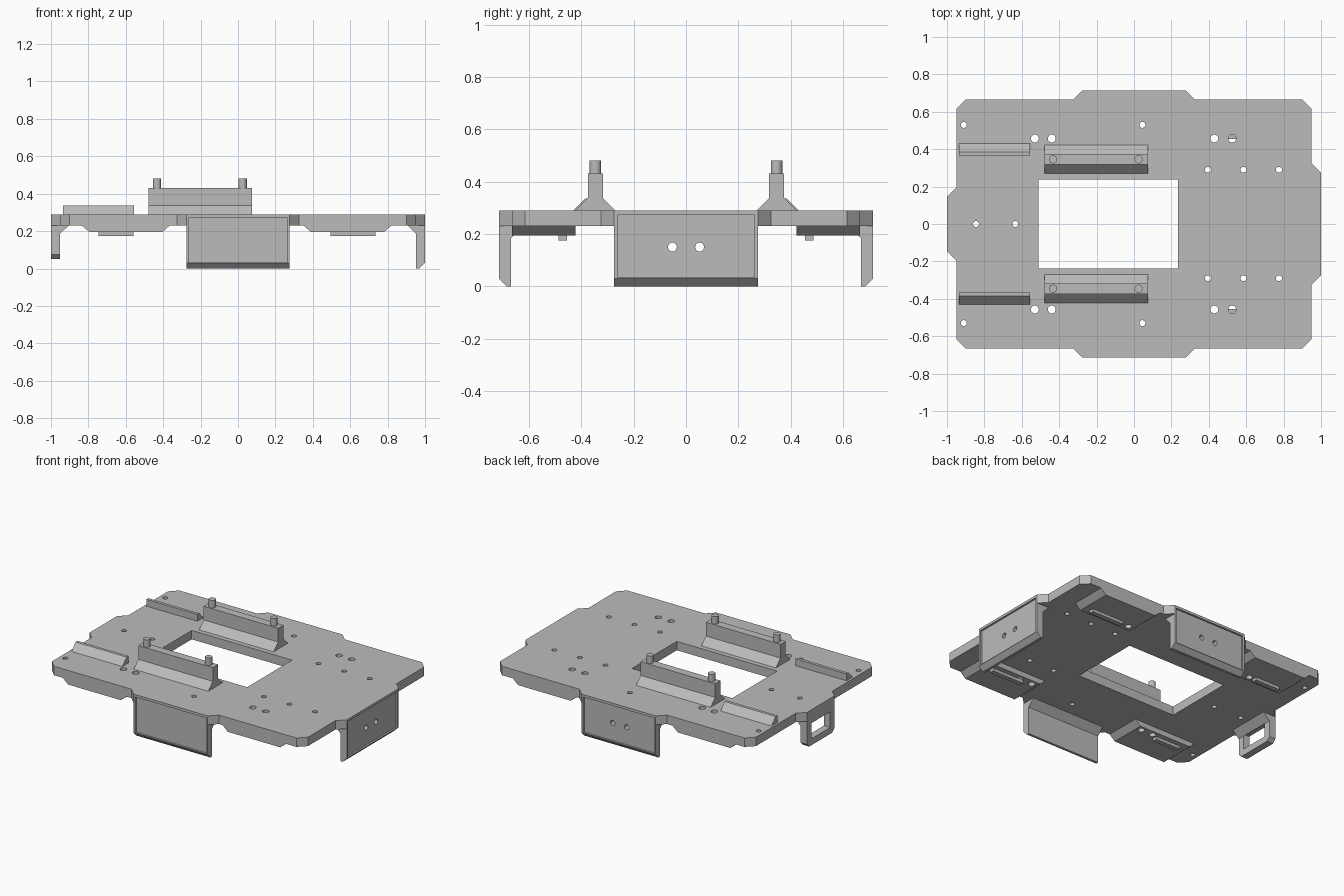
import bpy, bmesh, math
from mathutils import Matrix, Vector

cube = bpy.data.objects.get("Cube")
if cube:
    bpy.data.objects.remove(cube, do_unlink=True)

grey = bpy.data.materials.new("plain_grey")
grey.use_nodes = True
grey.diffuse_color = (0.5, 0.5, 0.5, 1)
grey.node_tree.nodes["Principled BSDF"].inputs["Base Color"].default_value = (0.5, 0.5, 0.5, 1)

BOTTOM, TOP = 0.23, 0.29


def add_prism(bm, pts, axis, lo, hi):
    """Extrude a 2D outline along the given axis."""
    place = {"x": lambda a, b, c: (c, a, b),
             "y": lambda a, b, c: (a, c, b),
             "z": lambda a, b, c: (a, b, c)}[axis]
    ends = [[bm.verts.new(place(a, b, c)) for a, b in pts] for c in (lo, hi)]
    faces = [bm.faces.new(ends[0]), bm.faces.new(ends[1])]
    for i in range(len(pts)):
        j = (i + 1) % len(pts)
        faces.append(bm.faces.new((ends[0][i], ends[0][j], ends[1][j], ends[1][i])))
    bmesh.ops.recalc_face_normals(bm, faces=faces)


def rect(a0, a1, b0, b1):
    return [(a0, b0), (a1, b0), (a1, b1), (a0, b1)]


def circle(a, b, r, n=20):
    return [(a + r * math.cos(math.tau * i / n), b + r * math.sin(math.tau * i / n))
            for i in range(n)]


def make(name, prisms, matrix=None):
    bm = bmesh.new()
    for p in prisms:
        add_prism(bm, *p)
    if matrix:
        bm.transform(matrix)
    bmesh.ops.recalc_face_normals(bm, faces=bm.faces)
    mesh = bpy.data.meshes.new(name)
    bm.to_mesh(mesh)
    bm.free()
    mesh.materials.append(grey)
    ob = bpy.data.objects.new(name, mesh)
    bpy.context.collection.objects.link(ob)
    return ob


def cut(ob, prisms, matrix=None):
    cutter = make("cutter", prisms, matrix)
    cutter.hide_render = True
    mod = ob.modifiers.new("cut", "BOOLEAN")
    mod.operation = "DIFFERENCE"
    mod.solver = "EXACT"
    mod.object = cutter
    bpy.context.view_layer.objects.active = ob
    bpy.ops.object.modifier_apply(modifier=mod.name)
    bpy.data.objects.remove(cutter, do_unlink=True)


# Base plate outline: chamfered corners and a tapered tab on every side
X, Y, T = 0.95, 0.665, 0.05
outline = [(-X + T, -Y), (-0.325, -Y), (-0.275, -Y - T), (0.275, -Y - T), (0.325, -Y),
           (X - T, -Y), (X, -Y + T), (X, -0.325), (X + T, -0.275)]
outline += [(X + T, 0.275), (X, 0.325), (X, Y - T), (X - T, Y),
            (0.325, Y), (0.275, Y + T), (-0.275, Y + T), (-0.325, Y), (-X + T, Y)]
outline += [(-X, Y - T), (-X, 0.195), (-X - T, 0.145),
            (-X - T, -0.145), (-X, -0.195), (-X, -Y + T)]
plate = make("base_plate", [(outline, "z", BOTTOM, TOP)])

# Window and screw holes through the plate
holes = [(x, s * y, r) for s in (-1, 1) for r, y, xs in (
    (0.016, 0.53, (-0.91, 0.045)), (0.016, 0.29, (0.395, 0.585, 0.775)),
    (0.021, 0.457, (-0.53, -0.44, 0.43, 0.525))) for x in xs]
holes += [(-0.845, 0, 0.016), (-0.635, 0, 0.016)]
drills = [(circle(*h), "z", 0.1, 0.4) for h in holes]
cut(plate, [(rect(-0.51, 0.235, -0.238, 0.238), "z", 0.1, 0.4)] + drills)


# Hanging side panels: bevelled foot, gusset at the plate, shallow framed face, two holes
def side_panel(name, edge, angle):
    turn = Matrix.Rotation(angle, 4, "Z")
    inner = edge - 0.047
    profile = [(edge, BOTTOM), (edge, 0.03), (edge - 0.03, 0), (inner, 0),
               (inner, 0.185), (inner - 0.045, BOTTOM)]
    # the profile lies in local x-z and runs along local y
    panel = make(name, [(profile, "y", -0.275, 0.275)], turn)
    cut(panel, [(rect(-0.262, 0.262, 0.033, 0.4), "x", edge - 0.012, edge + 0.1)], turn)
    cut(panel, [(circle(s * 0.052, 0.15, 0.017), "x", edge - 0.2, edge + 0.2)
                for s in (-1, 1)], turn)
    # matching recess on the tab edge
    cut(plate, [(rect(-0.262, 0.262, 0.2, 0.273), "x", edge - 0.012, edge + 0.1)], turn)


side_panel("left_panel", X + T, 0)
side_panel("front_panel", Y + T, -math.pi / 2)
side_panel("back_panel", Y + T, math.pi / 2)

# Open frame on the remaining side
frame_outline = [(-0.145, BOTTOM), (-0.145, 0.075), (-0.122, 0.052),
                 (0.122, 0.052), (0.145, 0.075), (0.145, BOTTOM)]
frame = make("open_frame", [(frame_outline, "x", -1.0, -0.953)])
cut(frame, [(rect(-0.1, 0.1, 0.095, 0.2), "x", -1.1, -0.9)])
gusset = [(-0.953, BOTTOM), (-0.953, 0.185), (-0.905, BOTTOM)]
make("frame_gusset", [(gusset, "y", -0.145, 0.145)])

for side, s in (("front", -1), ("back", 1)):
    # Upright rails with sloped feet
    rail = [(0.27, TOP), (0.318, 0.338), (0.318, 0.43), (0.374, 0.43), (0.374, 0.338), (0.422, TOP)]
    make(side + "_rail", [([(s * y, z) for y, z in rail], "x", -0.478, 0.075)])
    # Locating pegs
    for i, x in enumerate((-0.433, 0.025)):
        make(f"{side}_peg_{i + 1}", [(circle(x, s * 0.346, 0.022, 24), "z", 0.43, 0.48)])
    # Low wedge strips
    strip = [(0.365, TOP), (0.365, 0.336), (0.385, 0.336), (0.43, TOP)]
    make(side + "_wedge", [([(s * y, z) for y, z in strip], "x", -0.935, -0.557)])
    # Tapered blocks and latch ridges under the plate
    for end, cx in (("right", -0.6), ("left", 0.585)):
        block = [(cx - 0.235, BOTTOM), (cx - 0.195, 0.195), (cx + 0.195, 0.195), (cx + 0.235, BOTTOM)]
        lo, hi = sorted((s * 0.422, s * Y))
        ob = make(f"{side}_{end}_block", [(block, "y", lo, hi)])
        cut(ob, drills)
        lo, hi = sorted((s * 0.455, s * 0.487))
        make(f"{side}_{end}_latch",
             [(rect(cx - 0.145 + 0.055, cx + 0.095 + 0.055, lo, hi) if cx > 0 else
               rect(cx - 0.145, cx + 0.04, lo, hi), "z", 0.175, 0.2)])

for ob in bpy.context.collection.objects:
    if "_peg" in ob.name and ob.type == "MESH":
        bpy.context.view_layer.objects.active = ob
        for other in bpy.context.selected_objects:
            other.select_set(False)
        ob.select_set(True)
        bpy.ops.object.shade_smooth_by_angle(angle=math.radians(35))
